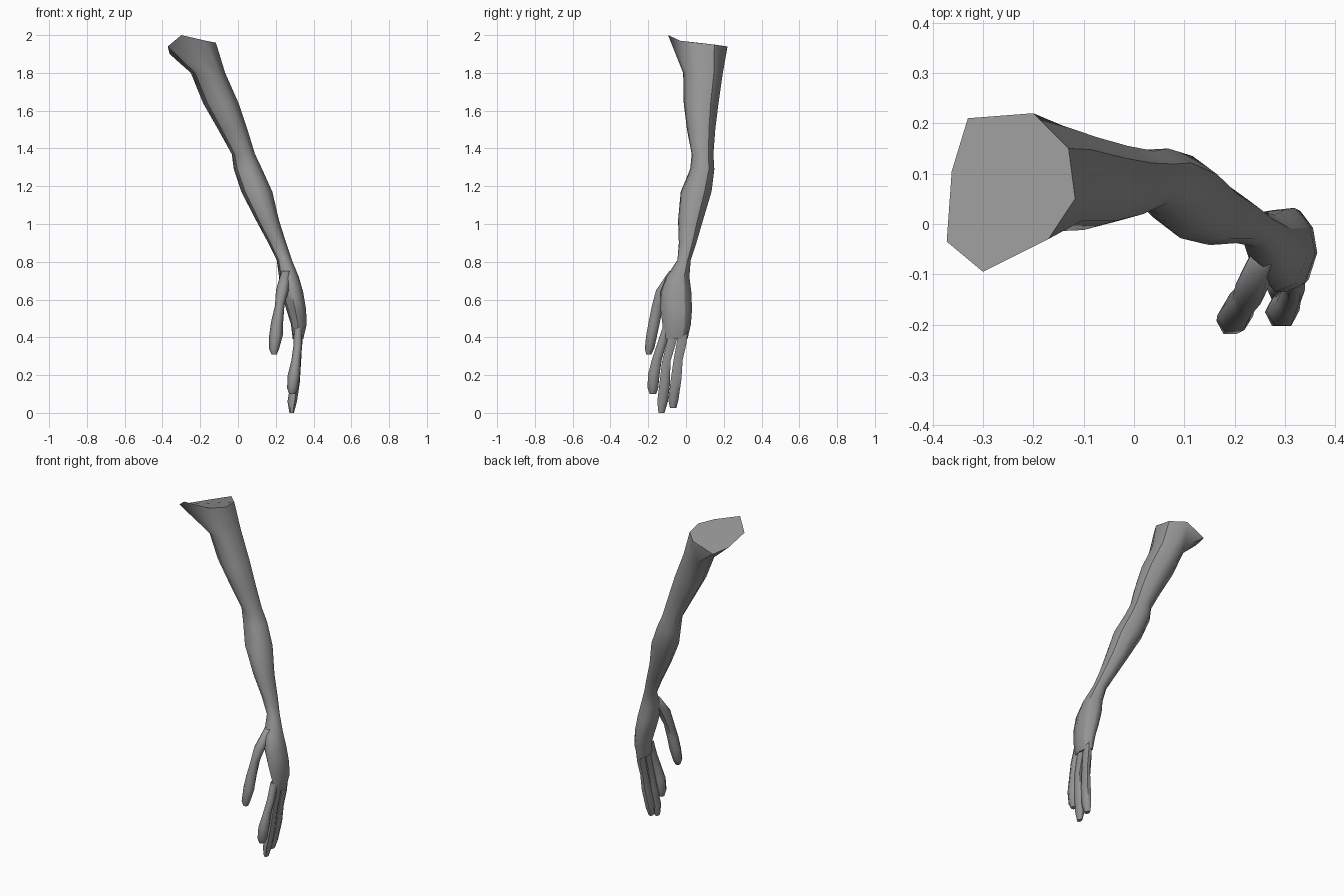
import bpy, bmesh, math

cube = bpy.data.objects.get("Cube")
if cube:
    bpy.data.objects.remove(cube, do_unlink=True)

grey = bpy.data.materials.new("plain_grey")
grey.use_nodes = True
colour = (0.3, 0.3, 0.3, 1)
grey.diffuse_color = colour
bsdf = next(n for n in grey.node_tree.nodes if n.type == 'BSDF_PRINCIPLED')
bsdf.inputs["Base Color"].default_value = colour


def loft(name, rings, sharp_columns=()):
    """Skin a list of point rings, close both ends and crease chosen columns."""
    bm = bmesh.new()
    loops = [[bm.verts.new(p) for p in ring] for ring in rings]
    n = len(loops[0])
    for a, b in zip(loops, loops[1:]):
        for i in range(n):
            j = (i + 1) % n
            bm.faces.new((a[i], a[j], b[j], b[i]))
    bm.faces.new(loops[0])
    bm.faces.new(loops[-1])
    bmesh.ops.recalc_face_normals(bm, faces=bm.faces[:])
    for f in bm.faces:
        f.smooth = True
    for e in bm.edges:
        e.smooth = e.calc_face_angle(0) < math.radians(66)
    for c in sharp_columns:
        for a, b in zip(loops, loops[1:]):
            bm.edges.get((a[c], b[c])).smooth = False
    mesh = bpy.data.meshes.new(name)
    bm.to_mesh(mesh)
    bm.free()
    mesh.materials.append(grey)
    obj = bpy.data.objects.new(name, mesh)
    bpy.context.collection.objects.link(obj)
    return obj


# Arm and palm: rounded front, flatter back, fitted to the limits of each level
PROFILE = [(-.1, -1), (.6, -.8), (1, -.1), (.8, .55),
           (.2, 1), (-.55, .95), (-1, .35), (-.75, -.5)]


def section(z, x0, x1, y0, y1):
    return [((x0 + x1) / 2 + px * (x1 - x0) / 2,
             (y0 + y1) / 2 + py * (y1 - y0) / 2, z) for px, py in PROFILE]


# Slanted cut at the shoulder
shoulder = [(-.30, -.095, 2.0), (-.17, -.03, 1.97), (-.117, .05, 1.96),
            (-.13, .15, 1.95), (-.20, .22, 1.94), (-.33, .21, 1.89),
            (-.362, .105, 1.90), (-.372, -.035, 1.94)]
levels = [  # z, x limits, y limits
    (1.80, -.25, -.068, -.015, .195),
    (1.64, -.185, .003, -.012, .172),
    (1.50, -.105, .050, .005, .155),
    (1.37, -.033, .090, .030, .145),
    (1.29, -.022, .128, .022, .150),
    (1.17, .018, .182, -.028, .135),
    (1.02, .095, .217, -.042, .090),
    (.90, .160, .255, -.038, .055),
    (.81, .205, .285, -.045, .025),
    (.72, .217, .322, -.105, .018),
    (.64, .228, .345, -.135, .028),
    (.55, .255, .360, -.135, .032),
    (.47, .280, .364, -.125, .026),
    (.39, .290, .345, -.125, .008),
]
loft("arm_and_palm", [shoulder] + [section(*l) for l in levels], (3, 7))


def digit(name, path):
    """Six-sided finger through points of (x, y, z, x radius, y radius)."""
    angles = [math.tau * k / 6 for k in range(6)]
    return loft(name, [[(x + rx * math.cos(a), y + ry * math.sin(a) / .866, z)
                        for a in angles] for x, y, z, rx, ry in path])


# Thumb and three fingers
digit("thumb", [(.255, -.065, .75, .025, .025), (.235, -.122, .65, .034, .036),
                (.221, -.150, .57, .025, .030), (.207, -.168, .48, .032, .030),
                (.201, -.182, .41, .036, .029), (.191, -.193, .34, .027, .025),
                (.192, -.197, .31, .014, .014)])
digit("front_finger", [(.318, -.100, .45, .022, .025), (.317, -.130, .36, .023, .025),
                       (.307, -.155, .28, .024, .026), (.296, -.171, .20, .033, .031),
                       (.289, -.175, .13, .029, .028), (.287, -.175, .10, .016, .017)])
digit("middle_finger", [(.320, -.060, .45, .022, .026), (.319, -.080, .36, .020, .024),
                        (.316, -.105, .27, .018, .022), (.303, -.112, .16, .024, .028),
                        (.287, -.124, .06, .025, .028), (.284, -.130, .0, .012, .016)])
digit("rear_finger", [(.322, -.012, .45, .022, .024), (.320, -.025, .36, .020, .026),
                      (.314, -.042, .28, .018, .024), (.305, -.052, .18, .022, .028),
                      (.288, -.067, .07, .023, .027), (.281, -.068, .025, .013, .017)])
